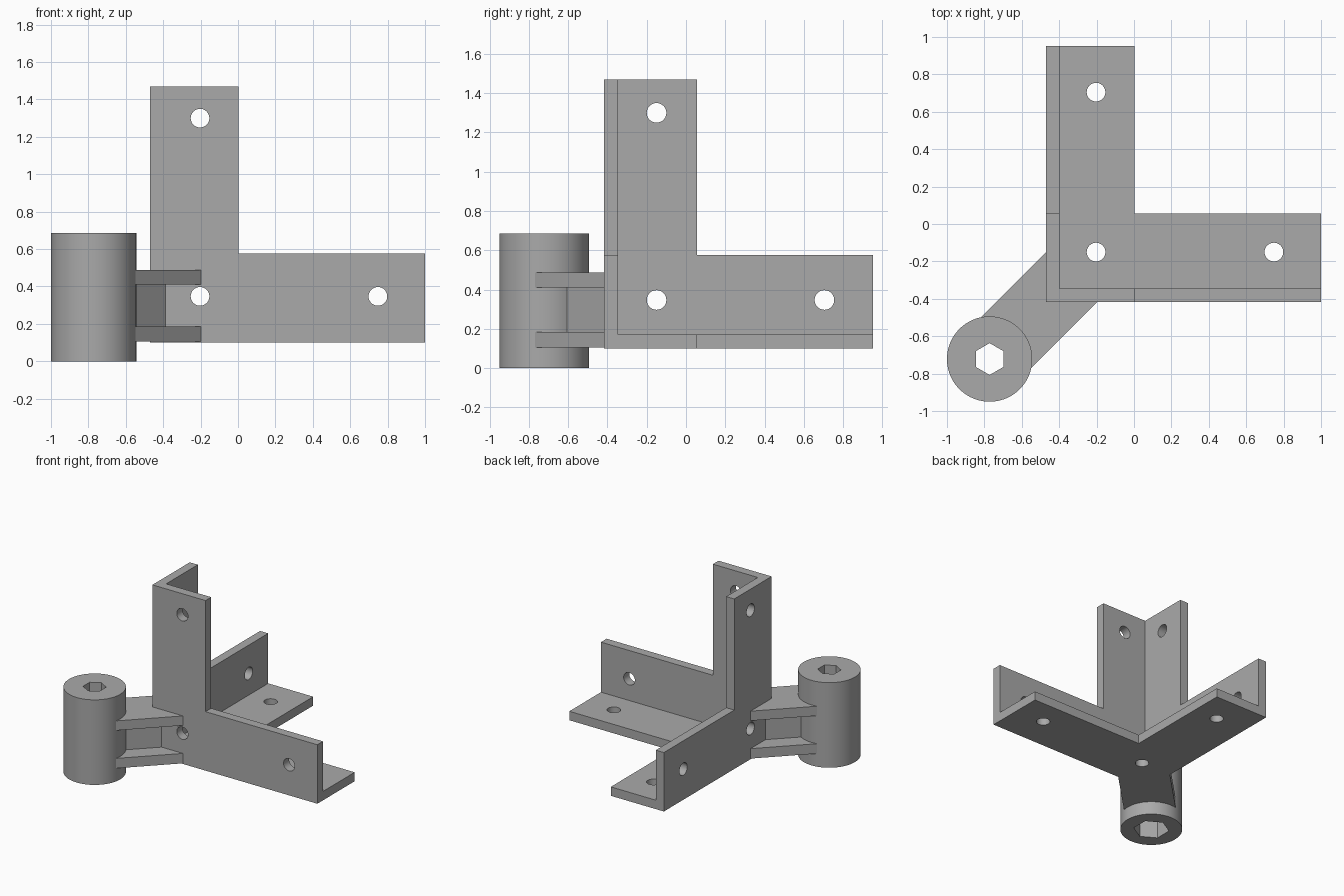
import bpy, bmesh, math
from mathutils import Vector

if "Cube" in bpy.data.objects:
    bpy.data.objects.remove(bpy.data.objects["Cube"])

grey = bpy.data.materials.new("plain_grey")
grey.diffuse_color = (0.4, 0.4, 0.4, 1)
grey.use_nodes = True
grey.node_tree.nodes["Principled BSDF"].inputs["Base Color"].default_value = grey.diffuse_color


def prism(name, pts, lo, hi, axis="z"):
    """Extrude a 2D outline along one axis from lo to hi."""
    place = {"z": lambda a, b, h: (a, b, h),
             "y": lambda a, b, h: (a, h, b),
             "x": lambda a, b, h: (h, a, b)}[axis]
    bm = bmesh.new()
    face = bm.faces.new([bm.verts.new(place(a, b, lo)) for a, b in pts])
    ext = bmesh.ops.extrude_face_region(bm, geom=[face])
    move = Vector(place(0, 0, hi - lo))
    bmesh.ops.translate(bm, vec=move, verts=[g for g in ext["geom"] if isinstance(g, bmesh.types.BMVert)])
    bmesh.ops.recalc_face_normals(bm, faces=bm.faces)
    mesh = bpy.data.meshes.new(name)
    bm.to_mesh(mesh)
    bm.free()
    mesh.materials.append(grey)
    obj = bpy.data.objects.new(name, mesh)
    bpy.context.collection.objects.link(obj)
    return obj


def ngon(cx, cy, r, n, start=0.0):
    return [(cx + r * math.cos(start + math.tau * i / n),
             cy + r * math.sin(start + math.tau * i / n)) for i in range(n)]


def combine(obj, other, operation):
    """Apply a boolean and remove the tool object."""
    mod = obj.modifiers.new("bool", "BOOLEAN")
    mod.operation, mod.object, mod.solver = operation, other, "EXACT"
    bpy.context.view_layer.objects.active = obj
    bpy.ops.object.modifier_apply(modifier=mod.name)
    bpy.data.objects.remove(other)


def smooth(obj):
    bpy.ops.object.select_all(action="DESELECT")
    obj.select_set(True)
    bpy.context.view_layer.objects.active = obj
    bpy.ops.object.shade_smooth_by_angle(angle=math.radians(30))


def l_shape(a0, a_in, a1, b0, b_in, b1):
    return [(a0, b0), (a1, b0), (a1, b_in), (a_in, b_in), (a_in, b1), (a0, b1)]


# Corner bracket: three L plates, one per plane
X, Y, Z = (-0.47, 0.003, 1.0), (-0.418, 0.057, 0.953), (0.10, 0.575, 1.47)
T = 0.072
bracket = prism("corner_bracket", l_shape(*X, *Z), Y[0], Y[0] + T, "y")
combine(bracket, prism("side_plate", l_shape(*Y, *Z), X[0], X[0] + T, "x"), "UNION")
combine(bracket, prism("base_plate", l_shape(*X, *Y), Z[0], Z[0] + T, "z"), "UNION")

# Three screw holes in each plate
HX, HY, HZ = (-0.203, 0.748), (-0.15, 0.705), (0.347, 1.30)
for axis, a, b, level in (("y", HX, HZ, Y[0]), ("x", HY, HZ, X[0]), ("z", HX, HY, Z[0])):
    for i, j in ((0, 0), (1, 0), (0, 1)):
        cutter = prism("hole", ngon(a[i], b[j], 0.05, 32), level - 0.05, level + T + 0.05, axis)
        combine(bracket, cutter, "DIFFERENCE")
smooth(bracket)

# Round socket with hexagonal bore and wider hexagonal recess below
C = Vector((-0.772, -0.722))
socket = prism("round_socket", ngon(C.x, C.y, 0.228, 96), 0, 0.685)
combine(socket, prism("bore", ngon(C.x, C.y, 0.085, 6, math.pi / 2), -0.1, 0.8), "DIFFERENCE")
combine(socket, prism("recess", ngon(C.x, C.y, 0.132, 6, math.pi / 2), -0.1, 0.35), "DIFFERENCE")
smooth(socket)

# Diagonal arm: two flanges and a web, ending on the bracket corner
U, V = Vector((1, 1)) / math.sqrt(2), Vector((1, -1)) / math.sqrt(2)


def arm_outline(half, near, mid):
    d = half * math.sqrt(2)          # offset measured along x or y
    right, left = C + U * near + V * half, C + U * near - V * half
    k = C.x - C.y
    return [tuple(right), (Y[0] + k + d, Y[0]), (X[0], Y[0]),
            (X[0], X[0] - k + d), tuple(left), tuple(C + U * mid)]


for name, z0, z1 in (("lower_flange", 0.105, 0.185), ("upper_flange", 0.41, 0.487)):
    prism(name, arm_outline(0.191, 0.122, 0.17), z0, z1)
prism("arm_web", arm_outline(0.057, 0.205, 0.2), 0.185, 0.41)
